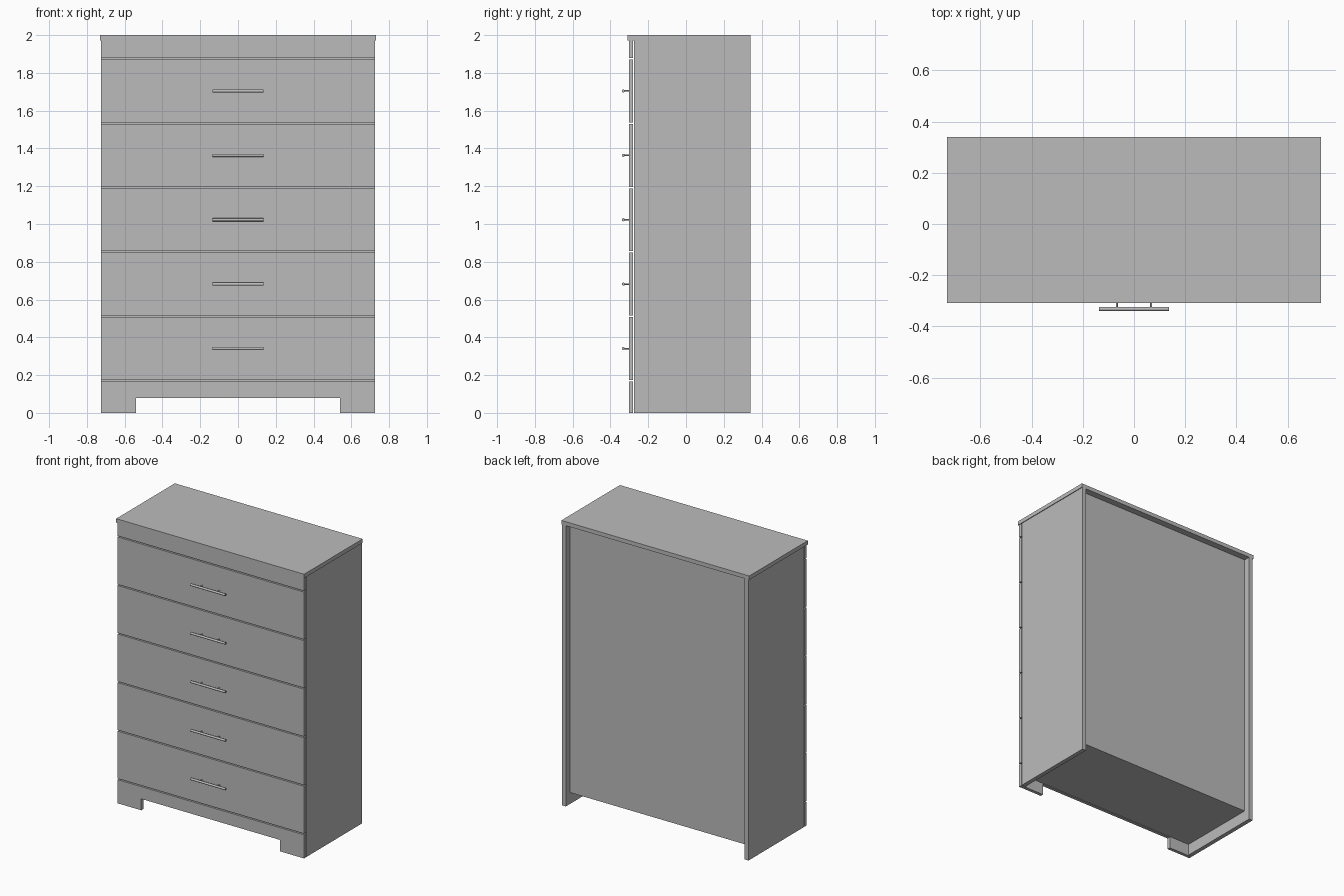
import bpy
import bmesh
from math import pi
from mathutils import Matrix, Vector

cube = bpy.data.objects.get("Cube")
if cube:
    bpy.data.objects.remove(cube, do_unlink=True)

grey = bpy.data.materials.new("plain grey")
grey.use_nodes = True
color = (0.5, 0.5, 0.5, 1)
grey.diffuse_color = color
grey.node_tree.nodes["Principled BSDF"].inputs["Base Color"].default_value = color


def finish(name, bm):
    bmesh.ops.recalc_face_normals(bm, faces=bm.faces)
    mesh = bpy.data.meshes.new(name)
    bm.to_mesh(mesh)
    bm.free()
    mesh.materials.append(grey)
    obj = bpy.data.objects.new(name, mesh)
    bpy.context.collection.objects.link(obj)
    return obj


def box(name, x, y, z):
    """Box spanning the given (low, high) ranges."""
    bm = bmesh.new()
    bmesh.ops.create_cube(bm, size=1)
    for v in bm.verts:
        v.co = Vector([r[0] if c < 0 else r[1] for c, r in zip(v.co, (x, y, z))])
    return finish(name, bm)


def rod(bm, center, radius, length, axis):
    turn = Matrix.Rotation(pi / 2, 4, axis)
    bmesh.ops.create_cone(bm, cap_ends=True, segments=16, radius1=radius, radius2=radius,
                          depth=length, matrix=Matrix.Translation(center) @ turn)


HALF = 0.725
INNER = HALF - 0.03
BACK = 0.341
CASE_FRONT = -0.275
FRONT = (-0.303, -0.28)
TOP_UNDER = 1.972
PITCH = 0.341
FIRST_GAP = 0.17
GAP = 0.008

# Carcass
for side, s in (("left", 1), ("right", -1)):
    box(side + "_side_panel", sorted((s * INNER, s * HALF)), (CASE_FRONT, BACK), (0, TOP_UNDER))
box("top_panel", (-0.73, 0.73), (-0.309, BACK), (TOP_UNDER, 2))
box("back_panel", (-INNER, INNER), (0.28, 0.295), (0.08, TOP_UNDER))
box("bottom_panel", (-INNER, INNER), (CASE_FRONT, 0.295), (0.08, 0.11))

# Plinth with a cut-out between two feet
outline = [(-HALF, 0), (-0.54, 0), (-0.54, 0.08), (0.54, 0.08), (0.54, 0), (HALF, 0),
           (HALF, FIRST_GAP - GAP / 2), (-HALF, FIRST_GAP - GAP / 2)]
bm = bmesh.new()
face = bm.faces.new([bm.verts.new((x, FRONT[0], z)) for x, z in outline])
grown = bmesh.ops.extrude_face_region(bm, geom=[face])["geom"]
bmesh.ops.translate(bm, vec=(0, FRONT[1] - FRONT[0], 0),
                    verts=[g for g in grown if isinstance(g, bmesh.types.BMVert)])
finish("plinth", bm)

# Fascia under the top
last_gap = FIRST_GAP + 5 * PITCH
box("top_fascia", (-HALF, HALF), FRONT, (last_gap + GAP / 2, TOP_UNDER))

# Rails behind the gaps
for i in range(6):
    z = FIRST_GAP + i * PITCH
    box(f"rail_{i + 1}", (-INNER, INNER), (CASE_FRONT, -0.2), (z - 0.02, z + 0.02))

# Drawer fronts and bar handles
for i in range(5):
    low = FIRST_GAP + i * PITCH
    box(f"drawer_front_{i + 1}", (-HALF, HALF), FRONT,
        (low + GAP / 2, low + PITCH - GAP / 2))
    z = low + PITCH / 2
    bm = bmesh.new()
    rod(bm, (0, -0.332, z), 0.008, 0.272, 'Y')
    for x in (-0.067, 0.067):
        rod(bm, (x, -0.316, z), 0.004, 0.032, 'X')
    handle = finish(f"handle_{i + 1}", bm)
    bpy.ops.object.select_all(action='DESELECT')
    handle.select_set(True)
    bpy.context.view_layer.objects.active = handle
    bpy.ops.object.shade_smooth_by_angle()
